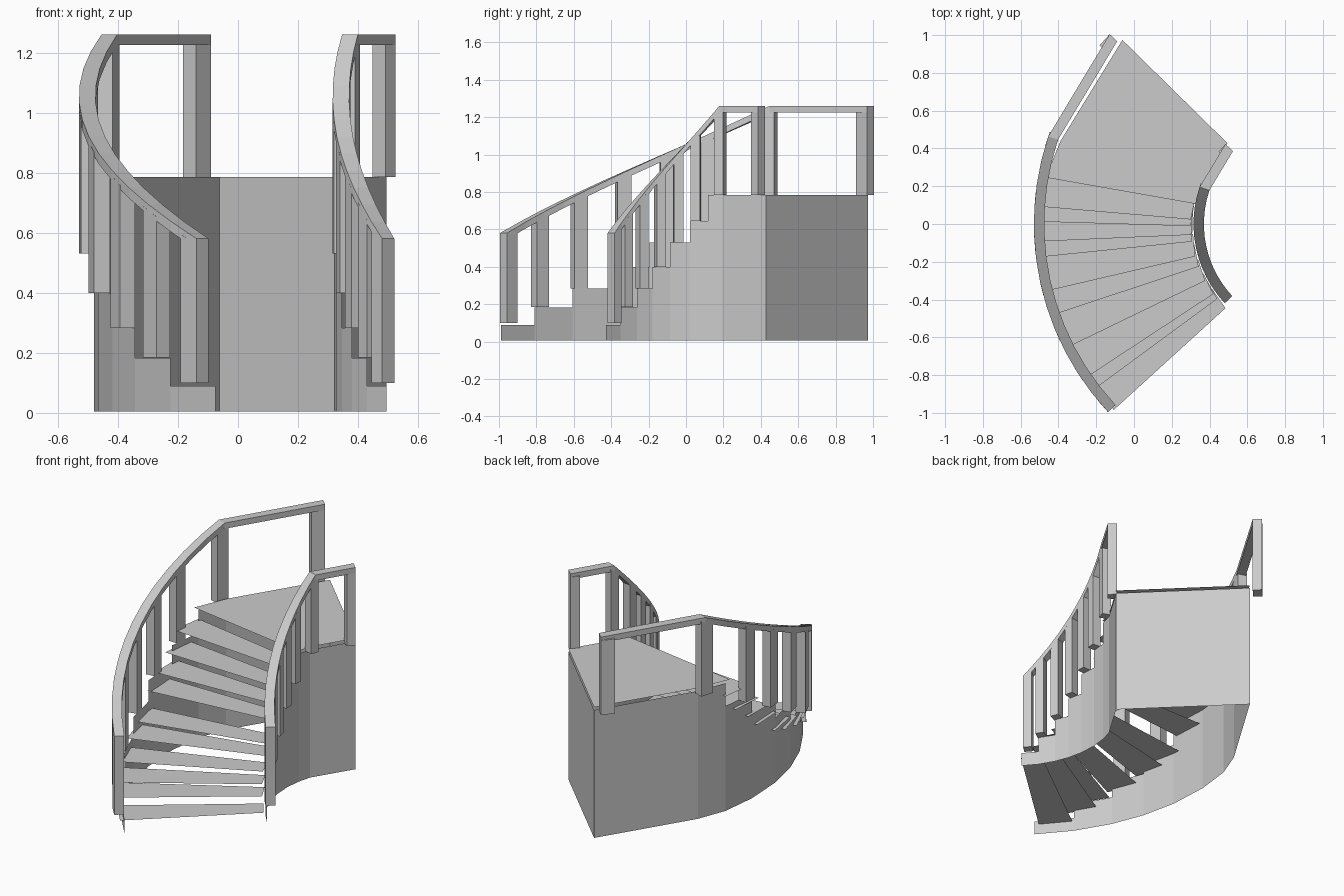
import bpy
from math import sin, cos, radians

if "Cube" in bpy.data.objects:
    bpy.data.objects.remove(bpy.data.objects["Cube"])

CX = 0.93            # centre of curvature on the x axis
KINK = 18.5          # angle where the landing starts


def P(r, a, z):
    a = radians(a)
    return (CX - r * cos(a), r * sin(a), z)


def mesh(name, verts, faces):
    me = bpy.data.meshes.new(name)
    me.from_pydata(verts, [], faces)
    ob = bpy.data.objects.new(name, me)
    bpy.context.collection.objects.link(ob)
    return ob


def rail_z(a):
    return min(1.26, 0.58 + 0.68 * (a + 43) / (KINK + 43))


BOX = [(0, 3, 2, 1), (4, 5, 6, 7), (0, 1, 5, 4), (1, 2, 6, 5), (2, 3, 7, 6), (3, 0, 4, 7)]

# stepped side walls: thin skins whose tops follow the stairs
breaks = [-44.5, -35, -25.5, -17, -8, 2, 11, KINK, 44.5]
levels = [0.09, 0.183, 0.283, 0.40, 0.53, 0.645, 0.785, 0.785]
for name, r in (("outer_side_wall", 1.41), ("inner_side_wall", 0.61)):
    v, f = [], []
    for a, b, z in zip(breaks, breaks[1:], levels):
        n = len(v)
        ra = r - 0.02 if a > 15 and r > 1 else r
        rb = r - 0.02 if b > 15 and r > 1 else r
        v += [P(ra, a, 0.005), P(rb, b, 0.005), P(rb, b, z), P(ra, a, z)]
        f.append((n, n + 1, n + 2, n + 3))
    mesh(name, v, f)

# flat wall closing the high end
mesh("end_wall", [P(0.61, 44.5, 0.005), P(1.39, 44.5, 0.005),
                  P(1.39, 44.5, 0.785), P(0.61, 44.5, 0.785)], [(0, 1, 2, 3)])

# thin open treads
fronts = [-43.5, -37.5, -34.5, -27, -19.5, -14.3, -7, -3.7, 0.5, 3.7]
heights = [0.07, 0.14, 0.198, 0.237, 0.295, 0.342, 0.45, 0.53, 0.61, 0.717]
for i, (a, z) in enumerate(zip(fronts, heights)):
    d = 8
    mesh(f"tread_{i + 1}", [P(0.63, a - 1.5, z), P(1.43, a, z),
                            P(1.43, a + d, z), P(0.62, a + d + 1.5, z)], [(0, 1, 2, 3)])

# landing sheet
mesh("landing", [P(0.61, 10, 0.803), P(1.42, 10, 0.803), P(1.39, KINK, 0.803),
                 P(1.39, 44.5, 0.803), P(0.61, 44.5, 0.803), P(0.61, KINK, 0.803)],
     [(0, 1, 2, 3, 4, 5)])

# handrails and posts on both sides
post_angles = [-33, -23.5, -13.5, -4, 5, KINK - 0.5]
post_feet = [0.185, 0.283, 0.40, 0.53, 0.645, 0.785]
for side, r0, r1, w in (("outer", 1.405, 1.46, 0.08), ("inner", 0.56, 0.615, 0.055)):
    end = 43.5
    half = w / 2 / r1 * 57.3
    path = [-43 + (KINK + 43) * i / 12 for i in range(13)] + [end]
    v, f = [], []
    for a in path:
        z = rail_z(a)
        v += [P(r0, a, z - 0.035), P(r1, a, z - 0.035), P(r1, a, z), P(r0, a, z)]
    for i in range(len(path) - 1):
        for k in range(4):
            l = (k + 1) % 4
            f.append((4 * i + k, 4 * i + l, 4 * i + 4 + l, 4 * i + 4 + k))
    n = len(v)
    f += [(3, 2, 1, 0), (n - 4, n - 3, n - 2, n - 1)]
    mesh(side + "_handrail", v, f)

    posts = [(-43 + half, 0.10)] + list(zip(post_angles, post_feet)) + [(end - half, 0.785)]
    for i, (a, z0) in enumerate(posts):
        lo, hi = a - half, a + half
        v = [P(r, b, z0) for r, b in ((r0, lo), (r1, lo), (r1, hi), (r0, hi))]
        v += [P(r, b, rail_z(b) - 0.02) for r, b in ((r0, lo), (r1, lo), (r1, hi), (r0, hi))]
        mesh(f"{side}_post_{i + 1}", v, BOX)
